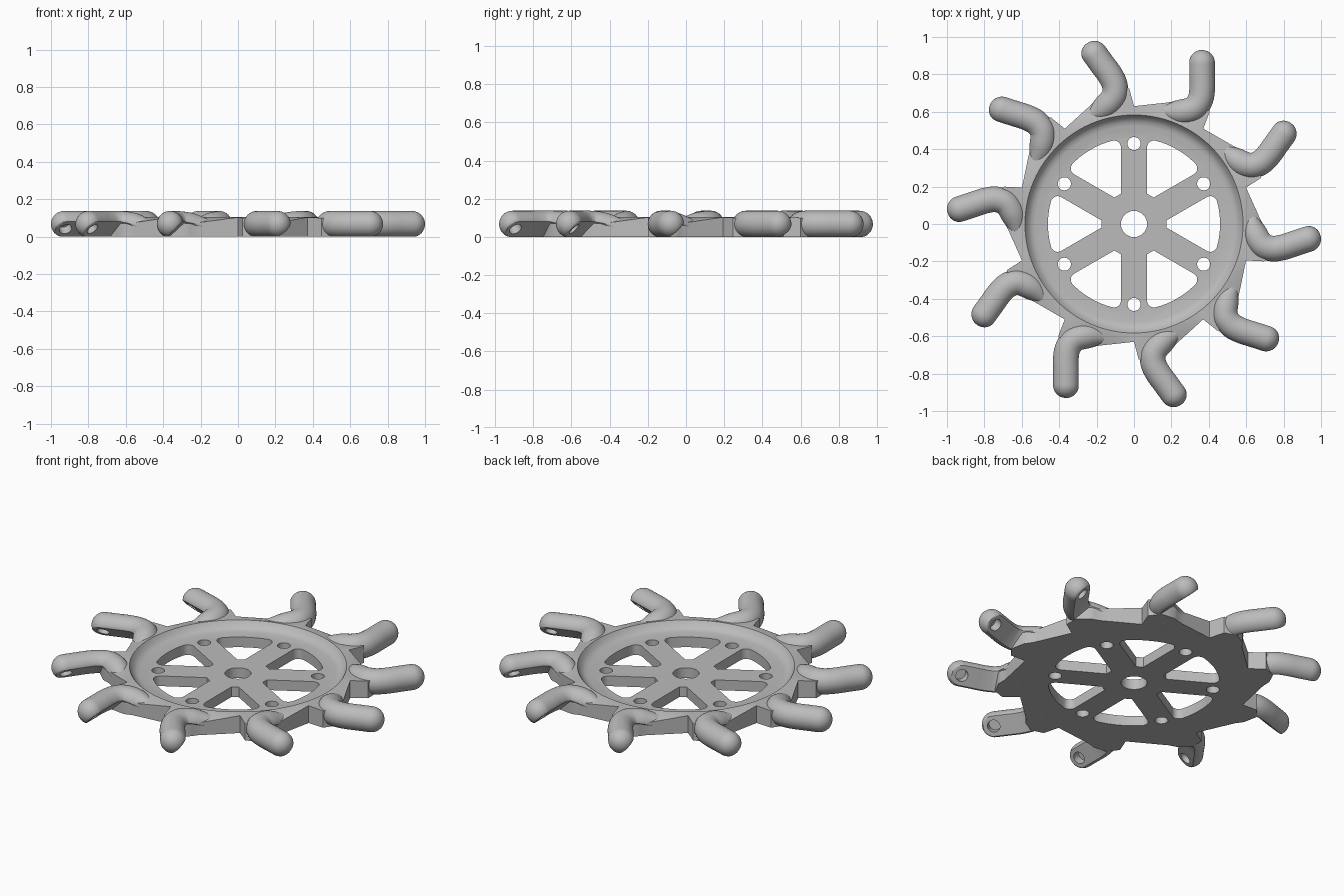
import bpy, bmesh
from math import sin, cos, pi, radians, atan2, hypot, sqrt
from mathutils import Vector, Matrix

cube = bpy.data.objects.get("Cube")
if cube:
    bpy.data.objects.remove(cube, do_unlink=True)

ARMS = 10
STEP = 2 * pi / ARMS
RADIUS, MID_Z, CUT = 0.07, 0.067, 0.038   # arm radius, axis height, chamfer offset

grey = bpy.data.materials.new("plain_grey")
grey.use_nodes = True
grey.diffuse_color = (0.5, 0.5, 0.5, 1)
grey.node_tree.nodes["Principled BSDF"].inputs["Base Color"].default_value = (0.5, 0.5, 0.5, 1)


def make_object(name, bm):
    bmesh.ops.recalc_face_normals(bm, faces=bm.faces)
    mesh = bpy.data.meshes.new(name)
    bm.to_mesh(mesh)
    bm.free()
    mesh.materials.append(grey)
    obj = bpy.data.objects.new(name, mesh)
    bpy.context.collection.objects.link(obj)
    return obj


def activate(obj):
    bpy.ops.object.select_all(action='DESELECT')
    obj.select_set(True)
    bpy.context.view_layer.objects.active = obj


def loft(bm, loops):
    """Skin closed loops of points and cap both ends."""
    rings = [[bm.verts.new(p) for p in loop] for loop in loops]
    n = len(rings[0])
    for a, b in zip(rings, rings[1:]):
        for i in range(n):
            bm.faces.new((a[i], a[(i + 1) % n], b[(i + 1) % n], b[i]))
    bm.faces.new(rings[0])
    bm.faces.new(rings[-1])


def cut(obj, cutter):
    mod = obj.modifiers.new("cut", 'BOOLEAN')
    mod.operation, mod.solver, mod.object = 'DIFFERENCE', 'EXACT', cutter
    activate(obj)
    bpy.ops.object.modifier_apply(modifier=mod.name)
    bpy.data.objects.remove(cutter, do_unlink=True)


def smooth(obj):
    activate(obj)
    bpy.ops.object.shade_smooth_by_angle(angle=radians(35))


# Wheel plate: ratchet-shaped outline, raised rim and recessed centre
tooth = [(0, 0.63, 0.103), (0.23, 0.655, 0.072), (0.28, 0.67, 0.07),
         (0.36, 0.66, 0.09), (0.405, 0.60, 0.10),
         (0.63 * sin(STEP), 0.63 * cos(STEP), 0.103)]
outline = []
for k in range(ARMS):
    turn = Matrix.Rotation(-k * STEP, 3, 'Z')
    for i, (a, b) in enumerate(zip(tooth, tooth[1:])):
        parts = 7 if i == 0 else 2
        for s in range(parts):
            outline.append(turn @ Vector(a).lerp(Vector(b), s / parts))


def circle_loop(r, z):
    return [(r * p.x / hypot(p.x, p.y), r * p.y / hypot(p.x, p.y), z) for p in outline]


rim = [(0.592, 0.104), (0.583, 0.104), (0.575, 0.092), (0.562, 0.076),
       (0.547, 0.066), (0.525, 0.06)]
bm = bmesh.new()
loft(bm, [[(p.x, p.y, 0) for p in outline], outline] + [circle_loop(r, z) for r, z in rim])
wheel = make_object("wheel_plate", bm)

# Cutters: six rounded windows between spokes, bolt holes and axle hole
HALF, OUTER, FILLET = 0.07, 0.46, 0.037
bm = bmesh.new()


def prism(points):
    loft(bm, [[(x, y, z) for x, y in points] for z in (-0.1, 0.3)])


def disc(cx, cy, r, n=32):
    return [(cx + r * cos(2 * pi * i / n), cy + r * sin(2 * pi * i / n)) for i in range(n)]


cy = HALF + FILLET
cx = sqrt((OUTER - FILLET) ** 2 - cy ** 2)
lean = atan2(cy, cx)
half = []
for i in range(9):
    a = -pi / 2 + (lean + pi / 2) * i / 8
    half.append((cx + FILLET * cos(a), cy + FILLET * sin(a)))
for i in range(1, 8):
    a = lean + (pi / 6 - lean) * i / 8
    half.append((OUTER * cos(a), OUTER * sin(a)))
spoke_turn = Matrix.Rotation(-pi / 6, 2)
half = [spoke_turn @ Vector(p) for p in half]
half.insert(0, Vector((0.175, -0.02)))
window = half + [Vector((p.x, -p.y)) for p in reversed(half)]
for k in range(6):
    turn = Matrix.Rotation(k * pi / 3, 2)
    prism([turn @ p for p in window])
    a = pi / 6 + k * pi / 3
    prism(disc(0.43 * cos(a), 0.43 * sin(a), 0.035))
prism(disc(0, 0, 0.07))
cut(wheel, make_object("window_cutter", bm))
smooth(wheel)

# Arm: swept round bar with a flat underside and a chamfer on the inner side
# each path point holds x, y, axis height and radius, from tip to root
path = [Vector(p) for p in (
    (0.363, 0.86, MID_Z, RADIUS), (0.363, 0.79, MID_Z, RADIUS),
    (0.363, 0.72, MID_Z, RADIUS), (0.351, 0.66, MID_Z, RADIUS),
    (0.313, 0.615, 0.066, RADIUS), (0.235, 0.598, 0.058, 0.066),
    (0.14, 0.605, 0.05, 0.035))]


def spline(pts, parts=5):
    ext = [2 * pts[0] - pts[1]] + pts + [2 * pts[-1] - pts[-2]]
    out = []
    for a, b, c, d in zip(ext, ext[1:], ext[2:], ext[3:]):
        for i in range(parts):
            t = i / parts
            out.append(0.5 * (2 * b + (c - a) * t + (2 * a - 5 * b + 4 * c - d) * t ** 2
                              + (3 * b - a - 3 * c + d) * t ** 3))
    return out + [pts[-1]]


stations = []
for i in range(1, 10):                       # rounded tip
    a = pi / 2 * (1 - i / 10)
    stations.append(Vector((path[0].x, path[0].y + RADIUS * sin(a), MID_Z, RADIUS * cos(a))))
stations += spline(path)

loops = []
for i, s in enumerate(stations):
    ahead, back = stations[min(i + 1, len(stations) - 1)], stations[max(i - 1, 0)]
    t = (ahead - back).xy.normalized()
    side = Vector((t.y, -t.x, 0))
    loop = []
    for j in range(40):
        a = 2 * pi * j / 40
        u, v = s.w * cos(a), s.w * sin(a)
        over = (u - v) / sqrt(2) - CUT
        if over > 0:
            u, v = u - over / sqrt(2), v + over / sqrt(2)
        p = Vector((s.x, s.y, s.z + v)) + side * u
        p.z = max(p.z, 0)
        loop.append(p)
    loops.append(loop)
bm = bmesh.new()
loft(bm, loops)
arm = make_object("arm_1", bm)

# Blind hole square to the chamfer near the tip
normal = Vector((-1, 0, -1)).normalized()
centre = Vector((0.363, 0.86, MID_Z))
bm = bmesh.new()
bmesh.ops.create_cone(bm, cap_ends=True, segments=32, radius1=0.034, radius2=0.034, depth=0.1,
                      matrix=Matrix.Translation(centre + normal * 0.04)
                      @ normal.to_track_quat('Z', 'Y').to_matrix().to_4x4())
cut(arm, make_object("hole_cutter", bm))
smooth(arm)

for k in range(1, ARMS):
    copy = arm.copy()
    copy.name = "arm_%d" % (k + 1)
    copy.rotation_euler.z = -k * STEP
    bpy.context.collection.objects.link(copy)
